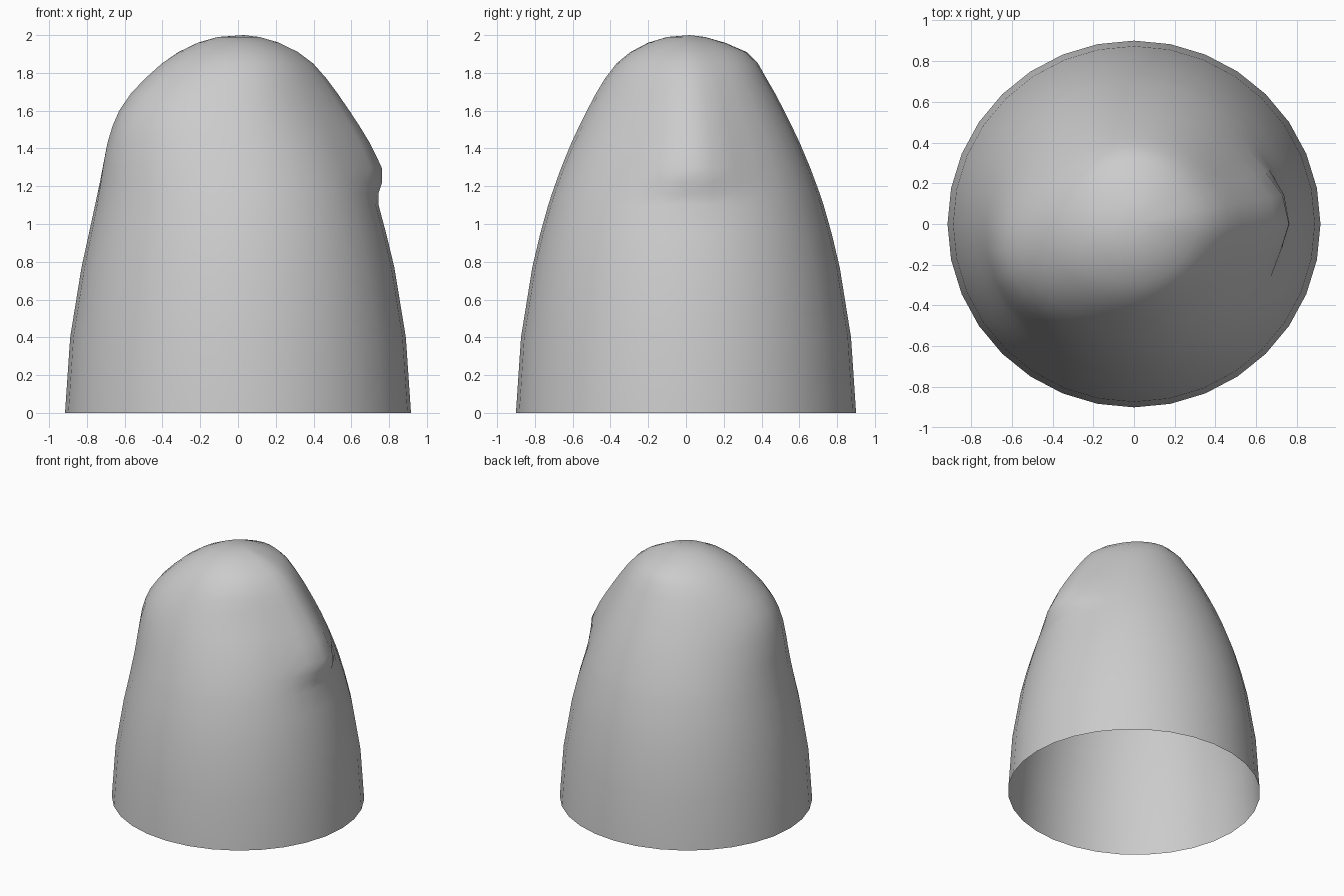
import bpy, bmesh
from math import sin, cos, pi, radians, exp, atan2

if "Cube" in bpy.data.objects:
    bpy.data.objects.remove(bpy.data.objects["Cube"])

SIDES = 32

# Outer profile: (height, radius)
PROFILE = [(0, .905), (.4, .878), (.77, .818), (.95, .775), (1.1, .732),
           (1.16, .712), (1.22, .69), (1.3, .66), (1.43, .605), (1.52, .562),
           (1.6, .522), (1.69, .475), (1.77, .428), (1.85, .368),
           (1.91, .295), (1.96, .2), (1.99, .1)]

# Swellings: angle, angular width, height, spread below, spread above, amount
BUMPS = [(3, 17, 1.28, .1, .5, .095),      # right spur
         (202, 40, 1.6, .38, .24, .12),    # left shoulder
         (90, 40, 1.9, .06, .05, .03),     # back crest
         (-48, 25, 1.65, .25, .2, -.02)]   # front right hollow


def swelling(a, z):
    total = 0
    for angle, width, height, below, above, amount in BUMPS:
        d = a - radians(angle)
        d = atan2(sin(d), cos(d)) / radians(width)
        h = (z - height) / (below if z < height else above)
        total += amount * exp(-d * d - h * h)
    return total


# Open-bottomed domed shell
bm = bmesh.new()
rings = []
for z, r in PROFILE:
    ring = []
    for i in range(SIDES):
        a = 2 * pi * i / SIDES
        rad = r + swelling(a, z)
        ring.append(bm.verts.new((rad * cos(a) * 1.012, rad * sin(a) * .995, z)))
    rings.append(ring)
for low, high in zip(rings, rings[1:]):
    for i in range(SIDES):
        j = (i + 1) % SIDES
        bm.faces.new((low[i], low[j], high[j], high[i]))

# Closed crown
apex = bm.verts.new((.03, .02, 2))
for i in range(SIDES):
    bm.faces.new((rings[-1][i], rings[-1][(i + 1) % SIDES], apex))
for f in bm.faces:
    f.smooth = True

mesh = bpy.data.meshes.new("domed_shell")
bm.to_mesh(mesh)
bm.free()
bpy.context.collection.objects.link(bpy.data.objects.new("domed_shell", mesh))
